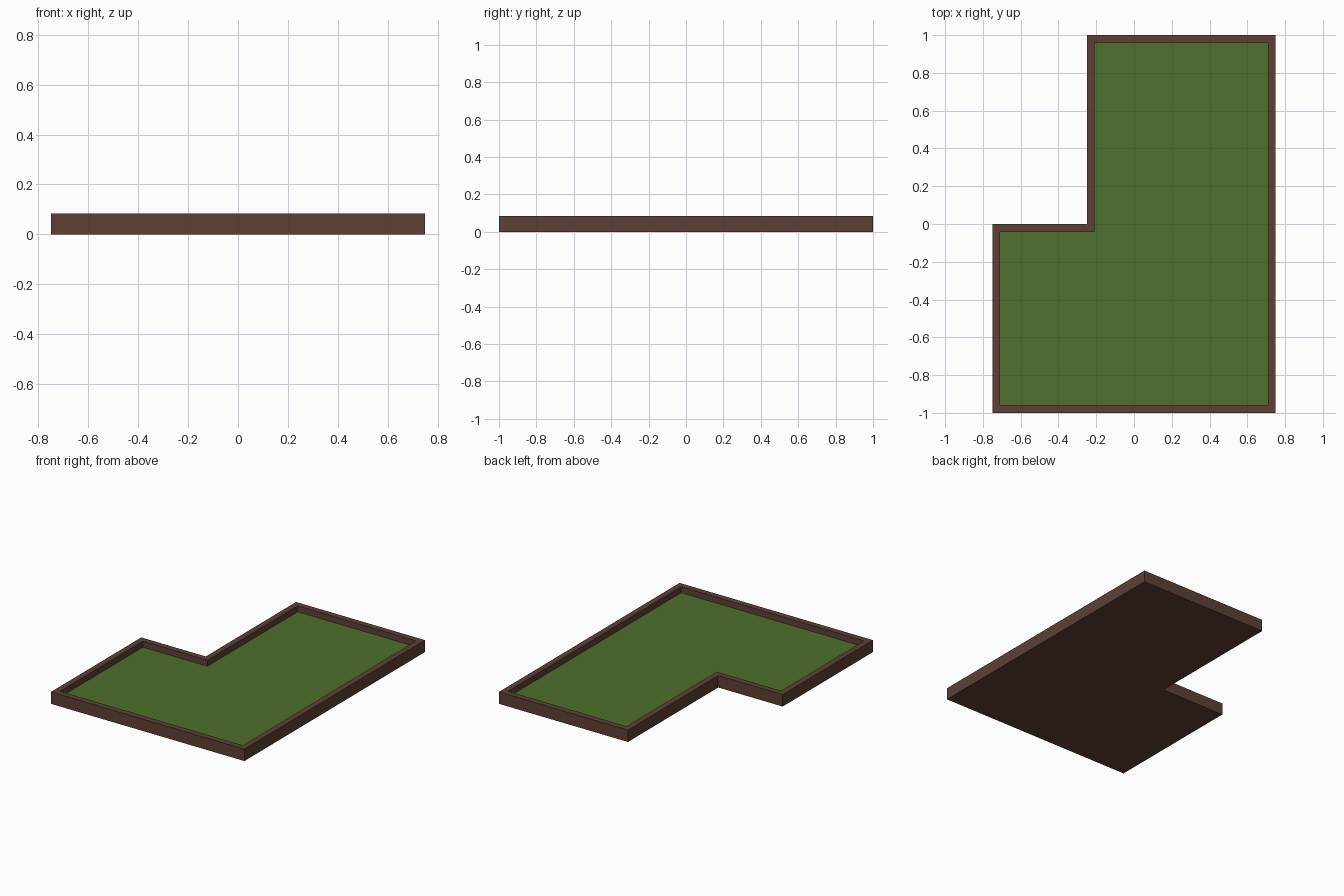
import bpy, bmesh

if "Cube" in bpy.data.objects:
    bpy.data.objects.remove(bpy.data.objects["Cube"])

T = 1 / 24          # rim width
H = 2 / 24          # full height
FLOOR = 1 / 24      # grass level

# L-shaped plan (counter-clockwise) and the same plan moved in by the rim width
OUTER = [(-0.75, -1), (0.75, -1), (0.75, 1), (-0.25, 1), (-0.25, 0), (-0.75, 0)]
INWARD = [(1, 1), (-1, 1), (-1, -1), (1, -1), (1, -1), (1, -1)]
INNER = [(x + dx * T, y + dy * T) for (x, y), (dx, dy) in zip(OUTER, INWARD)]


def material(name, rgb):
    m = bpy.data.materials.new(name)
    lin = [((c / 255 + 0.055) / 1.055) ** 2.4 for c in rgb]
    m.diffuse_color = (*lin, 1)
    m.use_nodes = True
    m.node_tree.nodes["Principled BSDF"].inputs["Base Color"].default_value = m.diffuse_color
    return m


def add_object(name, bm, mat):
    me = bpy.data.meshes.new(name)
    bm.to_mesh(me)
    bm.free()
    me.materials.append(mat)
    ob = bpy.data.objects.new(name, me)
    bpy.context.collection.objects.link(ob)


def ring(bm, plan, z):
    return [bm.verts.new((x, y, z)) for x, y in plan]


def bridge(bm, a, b):
    n = len(a)
    for i in range(n):
        j = (i + 1) % n
        bm.faces.new((a[i], a[j], b[j], b[i]))


# Wooden tray: underside, outer walls, rim and inner walls
bm = bmesh.new()
rings = [ring(bm, OUTER, 0), ring(bm, OUTER, H), ring(bm, INNER, H), ring(bm, INNER, FLOOR)]
bm.faces.new(rings[0][::-1])
for a, b in zip(rings, rings[1:]):
    bridge(bm, a, b)
add_object("tray_frame", bm, material("brown_wood", (93, 64, 53)))

# Grass filling the recess
bm = bmesh.new()
bm.faces.new(ring(bm, INNER, FLOOR))
add_object("grass", bm, material("grass_green", (78, 112, 45)))
